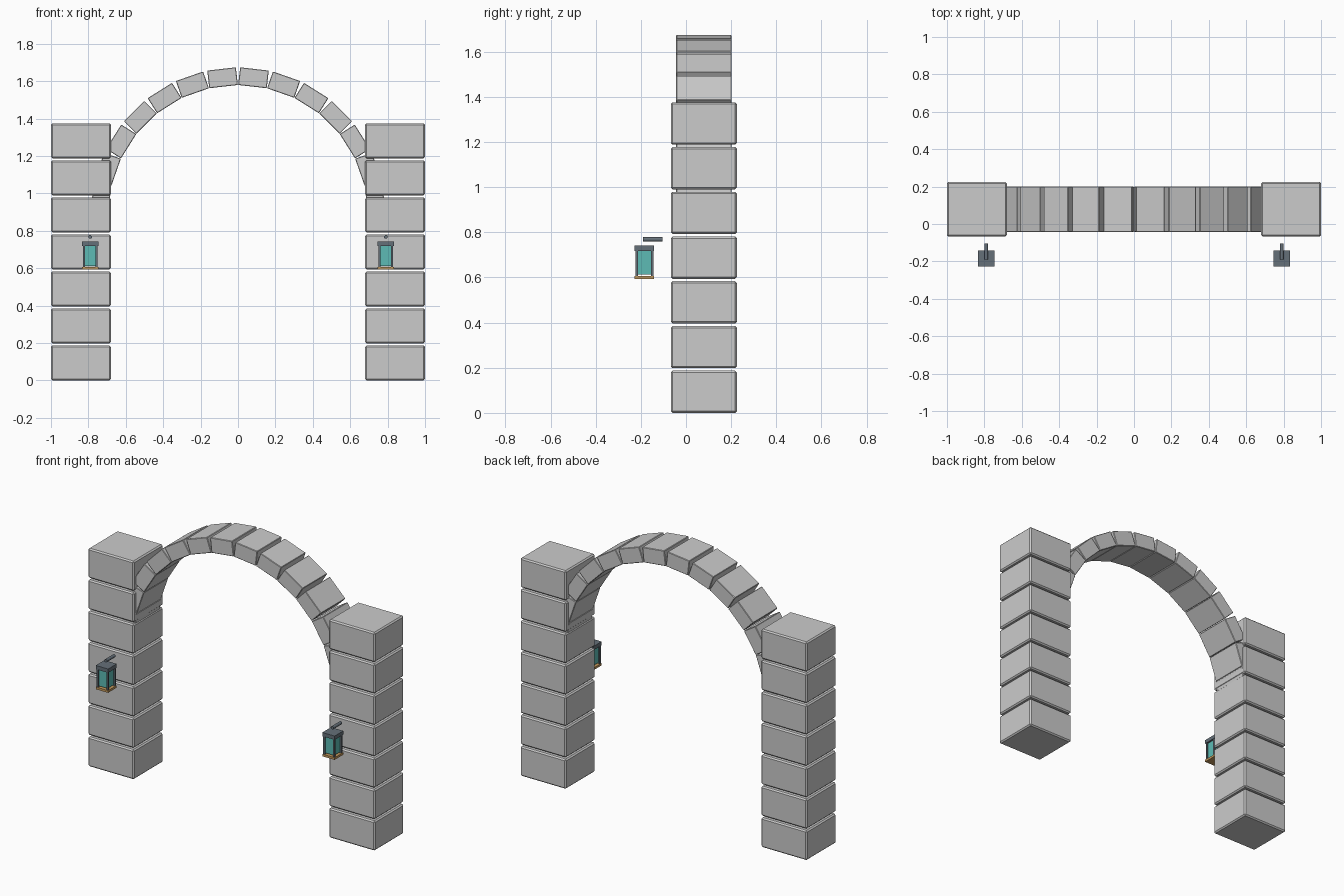
import bpy
from math import sin, cos, pi

if "Cube" in bpy.data.objects:
    bpy.data.objects.remove(bpy.data.objects["Cube"])


def material(name, color):
    m = bpy.data.materials.new(name)
    m.diffuse_color = (*color, 1)
    m.use_nodes = True
    m.node_tree.nodes["Principled BSDF"].inputs["Base Color"].default_value = m.diffuse_color
    return m


METAL = material("dark_metal", (0.13, 0.16, 0.19))
GLASS = material("teal_glass", (0.11, 0.50, 0.46))
BRASS = material("brass", (0.55, 0.32, 0.11))


def box(name, center, size, mat=None, bevel=0, tilt=0):
    bpy.ops.mesh.primitive_cube_add(size=1, location=center)
    ob = bpy.context.object
    ob.name = name
    ob.scale = size
    bpy.ops.object.transform_apply(location=False, rotation=False, scale=True)
    ob.rotation_euler.y = tilt
    if bevel:
        mod = ob.modifiers.new("bevel", "BEVEL")
        mod.width = bevel
        mod.segments = 1
    if mat:
        ob.data.materials.append(mat)
    return ob


# pillars of stacked stone blocks
for s in (-1, 1):
    for i in range(7):
        box("pillar_block", (s * 0.84, 0.079, 0.0935 + i * 0.198),
            (0.32, 0.293, 0.187), bevel=0.008)

# arch of straight blocks around a half circle
COUNT, RADIUS, SPRING = 14, 0.738, 0.885
for i in range(COUNT):
    a = (i + 0.5) * pi / COUNT - pi / 2
    box("arch_block", (RADIUS * sin(a), 0.079, SPRING + RADIUS * cos(a)),
        (0.154, 0.245, 0.095), bevel=0.003, tilt=a)

# hanging lanterns on the front of each pillar
for s in (-1, 1):
    x, y = s * 0.79, -0.184
    box("lantern_base", (x, y, 0.599), (0.086, 0.086, 0.014), BRASS)
    box("lantern_glass", (x, y, 0.666), (0.062, 0.062, 0.108), GLASS)
    box("lantern_cap", (x, y, 0.73), (0.086, 0.086, 0.024), METAL)
    for dx in (-1, 1):
        for dy in (-1, 1):
            box("lantern_post", (x + dx * 0.034, y + dy * 0.034, 0.663),
                (0.012, 0.012, 0.116), METAL)
    # bracket rod pointing to the pillar
    bpy.ops.mesh.primitive_cylinder_add(vertices=12, radius=0.01, depth=0.086,
                                        location=(x, -0.147, 0.768),
                                        rotation=(pi / 2, 0, 0))
    rod = bpy.context.object
    rod.name = "lantern_bracket"
    rod.data.materials.append(METAL)
    bpy.ops.object.shade_smooth_by_angle()
